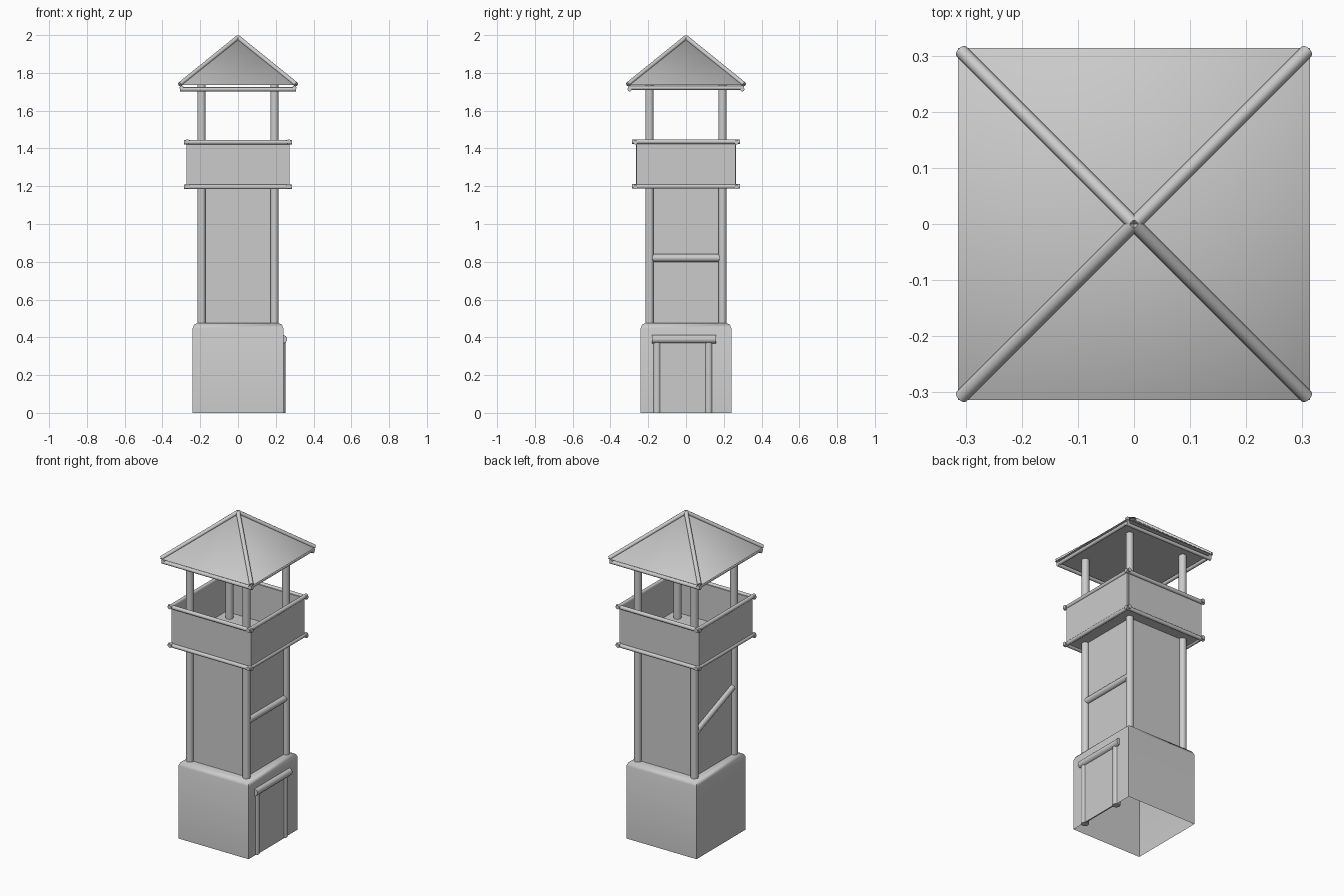
import bpy
import bmesh
from mathutils import Vector

cube = bpy.data.objects.get("Cube")
if cube:
    bpy.data.objects.remove(cube, do_unlink=True)

grey = bpy.data.materials.new("plain grey")
grey.use_nodes = True
COLOUR = (0.6, 0.6, 0.6, 1)
grey.diffuse_color = COLOUR
grey.node_tree.nodes["Principled BSDF"].inputs["Base Color"].default_value = COLOUR


def finish(obj, name, smooth=None):
    obj.name = name
    obj.data.materials.append(grey)
    if smooth is not None:
        bpy.ops.object.select_all(action='DESELECT')
        obj.select_set(True)
        bpy.context.view_layer.objects.active = obj
        bpy.ops.object.shade_smooth_by_angle(angle=smooth)
    return obj


def box(name, low, high):
    low, high = Vector(low), Vector(high)
    bpy.ops.mesh.primitive_cube_add(size=1, location=(low + high) / 2)
    obj = bpy.context.object
    obj.scale = high - low
    bpy.ops.object.transform_apply(location=False, rotation=False, scale=True)
    return finish(obj, name)


def pole(name, start, end, radius):
    start, end = Vector(start), Vector(end)
    axis = end - start
    bpy.ops.mesh.primitive_cylinder_add(vertices=16, radius=radius,
                                        depth=axis.length, location=(start + end) / 2)
    obj = bpy.context.object
    obj.rotation_euler = axis.to_track_quat('Z', 'Y').to_euler()
    return finish(obj, name, 0.7)


def rail_square(name, half, reach, z, radius, lift):
    # side rails sit a little higher than the front and back rails
    for s, end in ((-1, "low"), (1, "high")):
        pole(f"{name}_x_{end}", (-reach, s * half, z), (reach, s * half, z), radius)
        pole(f"{name}_y_{end}", (s * half, -reach, z + lift), (s * half, reach, z + lift), radius)


CORNERS = [(sx, sy) for sx in (-1, 1) for sy in (-1, 1)]

# stone base: hollow underneath, chamfered around the top
base = box("base", (-0.24, -0.24, 0), (0.24, 0.24, 0.476))
bm = bmesh.new()
bm.from_mesh(base.data)
bm.faces.ensure_lookup_table()
bmesh.ops.delete(bm, geom=[f for f in bm.faces if f.normal.z < -0.5], context='FACES_ONLY')
rim = [e for e in bm.edges if all(v.co.z > 0 for v in e.verts)]
bmesh.ops.bevel(bm, geom=rim, offset=0.028, segments=2, affect='EDGES', profile=0.5)
bm.to_mesh(base.data)
bm.free()
finish(base, "base", 0.9)

# doorway on the right-hand side
box("door", (0.235, -0.14, 0), (0.243, 0.115, 0.38))
for y, side in ((-0.153, "front"), (0.12, "back")):
    pole(f"door_post_{side}", (0.229, y, 0), (0.229, y, 0.38), 0.022)
pole("door_lintel", (0.238, -0.18, 0.39), (0.238, 0.16, 0.39), 0.022)

# shaft walls, corner posts and braces
box("shaft", (-0.19, -0.19, 0.46), (0.19, 0.19, 1.2))
for sx, sy in CORNERS:
    pole("corner_post", (sx * 0.193, sy * 0.193, 0.46), (sx * 0.193, sy * 0.193, 1.737), 0.022)
pole("level_brace", (0.19, -0.18, 0.82), (0.19, 0.18, 0.82), 0.02)
pole("sloping_brace", (-0.19, 0.18, 0.75), (-0.19, -0.18, 0.89), 0.02)

# lookout balcony
box("balcony_floor", (-0.27, -0.265, 1.195), (0.27, 0.265, 1.21))
for s, side in ((-1, "low"), (1, "high")):
    a, b = sorted((s * 0.257, s * 0.272))
    box(f"balcony_wall_x_{side}", (a, -0.262, 1.2), (b, 0.262, 1.435))
    a, b = sorted((s * 0.25, s * 0.265))
    box(f"balcony_wall_y_{side}", (-0.26, a, 1.2), (0.26, b, 1.435))
rail_square("balcony_bottom_rail", 0.268, 0.285, 1.196, 0.012, 0.003)
rail_square("balcony_top_rail", 0.268, 0.285, 1.433, 0.012, 0.003)

# pyramid roof with eave rails and hip poles
bpy.ops.mesh.primitive_cone_add(vertices=4, radius1=0.314 * 2 ** 0.5, radius2=0,
                                depth=0.25, location=(0, 0, 1.86),
                                rotation=(0, 0, 0.785398))
finish(bpy.context.object, "roof", 1.05)
rail_square("eave_rail", 0.298, 0.308, 1.713, 0.011, 0.008)
for sx, sy in CORNERS:
    pole("hip_pole", (sx * 0.308, sy * 0.308, 1.739), (0, 0, 1.988), 0.012)
